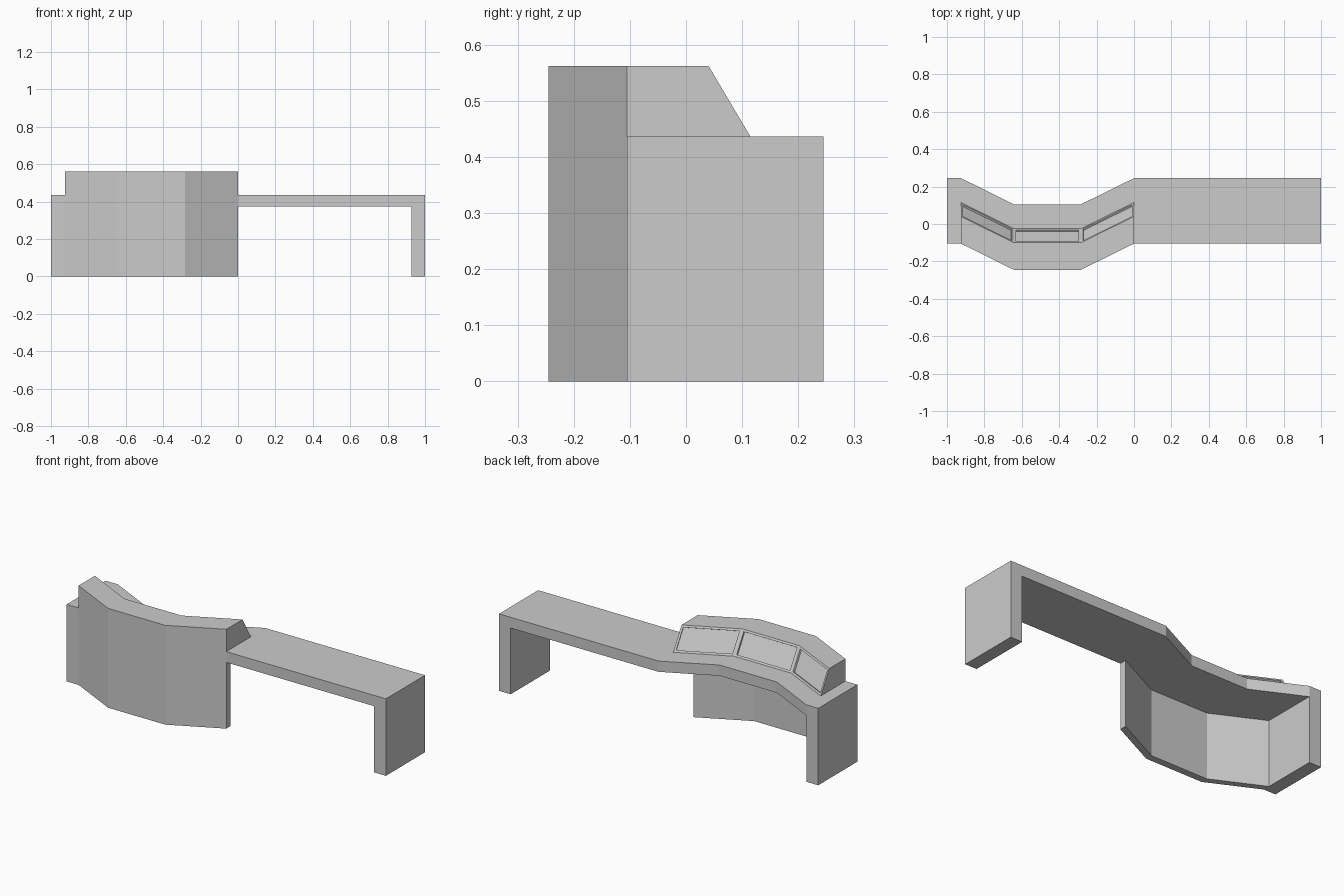
import bpy, bmesh

if "Cube" in bpy.data.objects:
    bpy.data.objects.remove(bpy.data.objects["Cube"])

# Front edge of the bent counter, seen from above
BENT = [(-0.925, -0.105), (-0.642, -0.245), (-0.284, -0.245), (0, -0.105)]
FULL = [(-1, -0.105)] + BENT + [(1, -0.105)]
TOP, UNDER, HIGH = 0.436, 0.375, 0.5625


def finish(name, bm):
    bmesh.ops.recalc_face_normals(bm, faces=bm.faces)
    mesh = bpy.data.meshes.new(name)
    bm.to_mesh(mesh)
    bm.free()
    obj = bpy.data.objects.new(name, mesh)
    bpy.context.collection.objects.link(obj)
    return obj


def sweep(path, profile):
    """Carry a (depth, height) profile along a plan path, with closed ends."""
    bm = bmesh.new()
    rings = [[bm.verts.new((x, y + d, z)) for d, z in profile] for x, y in path]
    n = len(profile)
    for a, b in zip(rings, rings[1:]):
        for i in range(n):
            j = (i + 1) % n
            bm.faces.new((a[i], a[j], b[j], b[i]))
    bm.faces.new(rings[0])
    bm.faces.new(rings[-1][::-1])
    bmesh.ops.recalc_face_normals(bm, faces=bm.faces)
    return bm


# Worktop
finish("worktop", sweep(FULL, [(0, UNDER), (0.35, UNDER), (0.35, TOP), (0, TOP)]))

# End legs
for name, x0, x1 in (("left_leg", -1, -0.925), ("right_leg", 0.927, 1)):
    finish(name, sweep([(x0, -0.105), (x1, -0.105)],
                       [(0, 0), (0.35, 0), (0.35, UNDER), (0, UNDER)]))

# Front panel with the sloped console on top
bm = sweep(BENT, [(0, 0), (0.04, 0), (0.04, TOP), (0.22, TOP), (0.145, HIGH), (0, HIGH)])

# Recessed screens on the sloped faces
bm.normal_update()
slopes = [f for f in bm.faces if f.normal.z > 0.2 and f.normal.y > 0.3]
for face in slopes:
    bmesh.ops.inset_individual(bm, faces=[face], thickness=0.012, use_even_offset=True)
    inward = -face.normal * 0.01
    bmesh.ops.inset_individual(bm, faces=[face], thickness=0.0)
    bmesh.ops.translate(bm, verts=face.verts[:], vec=inward)
finish("front_panel_console", bm)
